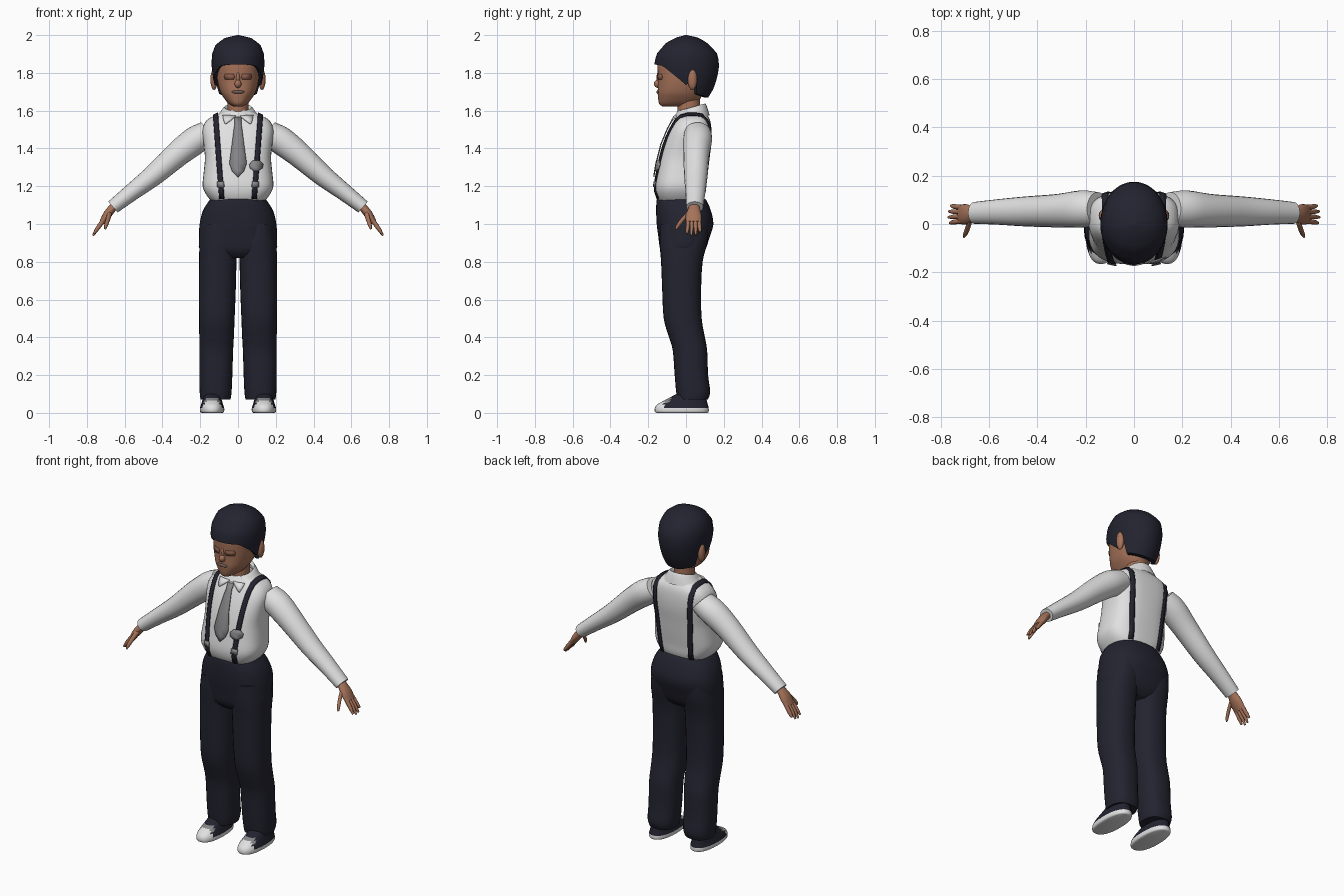
import bpy
import bmesh
import math
from mathutils import Vector
from mathutils.bvhtree import BVHTree

cube = bpy.data.objects.get("Cube")
if cube:
    bpy.data.objects.remove(cube, do_unlink=True)


def material(name, r, g, b):
    m = bpy.data.materials.new(name)
    m.use_nodes = True
    m.diffuse_color = (r, g, b, 1)
    bsdf = m.node_tree.nodes["Principled BSDF"]
    bsdf.inputs["Base Color"].default_value = (r, g, b, 1)
    bsdf.inputs["Roughness"].default_value = 0.8
    return m


navy = material("navy", 0.017, 0.017, 0.03)
white = material("shirt white", 0.75, 0.75, 0.75)
skin = material("skin", 0.38, 0.17, 0.1)
brow = material("dark skin", 0.27, 0.115, 0.075)
grey = material("tie grey", 0.24, 0.24, 0.25)
lip = material("lip", 0.16, 0.11, 0.1)


def make(name, verts, faces, mats, angle=50):
    mesh = bpy.data.meshes.new(name)
    mesh.from_pydata([tuple(v) for v in verts], [], faces)
    bm = bmesh.new()
    bm.from_mesh(mesh)
    bmesh.ops.recalc_face_normals(bm, faces=bm.faces)
    bm.to_mesh(mesh)
    bm.free()
    ob = bpy.data.objects.new(name, mesh)
    bpy.context.collection.objects.link(ob)
    for m in mats:
        mesh.materials.append(m)
    bpy.ops.object.select_all(action="DESELECT")
    ob.select_set(True)
    bpy.context.view_layer.objects.active = ob
    bpy.ops.object.shade_smooth_by_angle(angle=math.radians(angle))
    return ob


def smooth(rows, k=3):
    """Catmull-Rom curve through rows of numbers."""
    out = []
    for i in range(len(rows) - 1):
        a, b, c, d = (rows[max(0, min(len(rows) - 1, i + j))] for j in (-1, 0, 1, 2))
        for s in range(k):
            t = s / k
            out.append([q + t / 2 * (r - p + t * (2*p - 5*q + 4*r - w + t * (3*(q - r) + w - p)))
                        for p, q, r, w in zip(a, b, c, d)])
    return out + [list(rows[-1])]


def loft(name, rings, mats, e=1.0, n=28, cap=True, k=3):
    """Skin over rings given as centre, first half axis, second half axis."""
    power = lambda c: math.copysign(abs(c) ** e, c)
    rows = smooth([[*c, *u, *v] for c, u, v in rings], k)
    verts = []
    for r in rows:
        c, u, v = Vector(r[:3]), Vector(r[3:6]), Vector(r[6:])
        for i in range(n):
            a = math.tau * i / n
            verts.append(c + u * power(math.cos(a)) + v * power(math.sin(a)))
    faces = [(j*n + i, j*n + (i+1) % n, (j+1)*n + (i+1) % n, (j+1)*n + i)
             for j in range(len(rows) - 1) for i in range(n)]
    if cap:
        faces += [tuple(range(n)), tuple(range(len(verts) - n, len(verts)))]
    return make(name, verts, faces, mats)


def level(z, y0, y1, w, x=0.0):
    """Horizontal ring from its front, back and half width."""
    return (x, (y0 + y1) / 2, z), (w, 0, 0), (0, (y1 - y0) / 2, 0)


def ball(name, loc, size, mat):
    rings = []
    for i in range(9):
        t = math.pi * (i / 8 - 0.5)
        c = max(math.cos(t), 0.02)
        rings.append(((loc[0], loc[1], loc[2] + size[2] * math.sin(t)),
                      (size[0] * c, 0, 0), (0, size[1] * c, 0)))
    return loft(name, rings, [mat], n=16, k=1)


def strip(name, target, rays, mat, lift=0.004):
    """Thin plate laid on a target; rays are (origin, direction, half width)."""
    tree = BVHTree.FromPolygons([v.co for v in target.data.vertices],
                                [tuple(p.vertices) for p in target.data.polygons])
    verts = []
    for o, d, w in rays:
        for s in (-1, 0, 1):
            hit, normal, _, _ = tree.ray_cast(Vector(o) + Vector((s * w, 0, 0)), Vector(d))
            verts.append(hit - Vector(d) * lift + normal * lift * 0.5)
    faces = [(j*3 + i, j*3 + i + 1, j*3 + i + 4, j*3 + i + 3)
             for j in range(len(rays) - 1) for i in (0, 1)]
    ob = make(name, verts, faces, [mat])
    mod = ob.modifiers.new("thickness", "SOLIDIFY")
    mod.thickness, mod.offset = 0.006, 0
    return ob


def front(x, z, w):
    return (x, -1, z), (0, 1, 0), w


def table(points, x):
    for (a, p), (b, q) in zip(points, points[1:]):
        if x <= b:
            return p + (q - p) * max(0, x - a) / (b - a)
    return points[-1][1]


# Shirt body and collar
torso = loft("shirt_body", [level(*r) for r in (
    (1.11, -.14, .085, .13), (1.15, -.16, .1, .165), (1.2, -.167, .105, .187),
    (1.27, -.157, .115, .182), (1.35, -.143, .125, .175), (1.43, -.12, .135, .183),
    (1.5, -.09, .135, .188), (1.55, -.063, .127, .165), (1.58, -.045, .11, .11),
    (1.6, -.04, .09, .07))], [white], e=0.72, n=40)
loft("collar", [((0, .03, 1.57), (.115, 0, 0), (0, .095, .004)),
                ((0, .03, 1.595), (.092, 0, 0), (0, .085, .015)),
                ((0, .03, 1.618), (.072, 0, 0), (0, .072, .02)),
                ((0, .03, 1.6), (.06, 0, 0), (0, .06, .02))], [white], cap=False)

# Tie and chest ornament
strip("tie", torso, [front(0, z, w) for z, w in (
    (1.56, .02), (1.53, .017), (1.5, .022), (1.42, .032), (1.32, .046),
    (1.28, .032), (1.25, .004))], grey, 0.007)
strip("chest_ornament", torso, [front(.095, z, w) for z, w in (
    (1.335, .018), (1.315, .036), (1.295, .032), (1.28, .012))], grey, 0.009)

# Trousers
loft("trouser_hips", [level(*r) for r in (
    (1.135, -.15, .095, .142), (1.125, -.156, .108, .152), (1.07, -.158, .132, .186),
    (1.0, -.155, .145, .203), (.93, -.146, .125, .206), (.86, -.135, .1, .2),
    (.82, -.1, .06, .12))], [navy], e=0.85, n=40)

HAND_U, HAND_V = Vector((.8, 0, .6)), Vector((0, 1, 0))
ARM_U = Vector((.66, 0, .75))

for s, side in ((1, "left"), (-1, "right")):
    def flip(v):
        return s * v[0], v[1], v[2]

    def limb(name, rows, u, mat, e=1.0, n=20):
        rings = [(flip((x, y, z)), flip(u * a), (0, b, 0)) for x, y, z, a, b in rows]
        return loft(side + name, rings, [mat], e=e, n=n)

    # Trouser leg
    loft(side + "_trouser_leg", [level(z, a, b, (o - i) / 2, s * (o + i) / 2)
         for z, a, b, i, o in (
             (1.0, -.14, .12, .02, .19), (.9, -.14, .112, .004, .203),
             (.8, -.132, .088, .008, .206), (.65, -.126, .08, .012, .207),
             (.5, -.118, .083, .018, .206), (.4, -.09, .1, .022, .205),
             (.33, -.07, .112, .026, .205), (.2, -.06, .117, .03, .204),
             (.11, -.052, .128, .034, .203), (.07, -.045, .115, .04, .198))],
         [navy], e=0.85)

    # Sleeve
    limb("_sleeve", ((.15, .062, 1.487, .068, .07), (.22, .062, 1.447, .075, .077),
                     (.32, .055, 1.37, .068, .069), (.45, .052, 1.255, .056, .062),
                     (.56, .05, 1.17, .046, .053), (.662, .046, 1.09, .038, .045)),
         ARM_U, white)

    # Hand with four fingers and a thumb
    limb("_palm", ((.645, .045, 1.105, .02, .026), (.67, .042, 1.078, .022, .032),
                   (.695, .04, 1.045, .022, .042), (.72, .04, 1.008, .015, .04)),
         HAND_U, skin)
    for i in range(4):
        y0, y1 = .012 + .019 * i, .004 + .024 * i
        drop = (.01, 0, .004, .02)[i]
        limb("_finger_%d" % (i + 1), (
            (.712, y0, 1.02, .012, .011), (.745, (y0 + y1) / 2, .975, .011, .01),
            (.768 - drop / 2, y1, .938 + drop, .005, .005)), HAND_U, skin, n=10)
    limb("_thumb", ((.678, .02, 1.062, .014, .016), (.69, -.02, 1.02, .012, .014),
                    (.7, -.043, .99, .01, .011), (.705, -.052, .972, .005, .006)),
         HAND_U, skin, n=10)

    # Shoe with pale sole and toe
    shoe = loft(side + "_shoe", [level(*r, s * .137) for r in (
        (0, -.155, .112, .055), (.006, -.165, .12, .063), (.026, -.165, .12, .064),
        (.045, -.152, .115, .058), (.066, -.115, .11, .052), (.1, -.05, .1, .042))],
        [navy, white, grey], e=0.85)
    for p in shoe.data.polygons:
        c = p.center
        if c.z < .024 or c.y < -.115:
            p.material_index = 1
        elif c.y < -.085 and c.z > .05:
            p.material_index = 2

    # Braces running over the shoulder, with a clip
    lean = lambda z: s * (.085 + .075 * (z - 1.13))
    heights = [1.135 + .04 * i for i in range(11)]
    rays = [front(lean(z), z, .013) for z in heights]
    rays += [((s * .118, y, 2), (0, 0, -1), .013) for y in (-.03, .01, .05, .085)]
    rays += [((s * (.095 + .06 * (z - 1.13)), 1, z), (0, -1, 0), .013)
             for z in reversed(heights)]
    strip(side + "_brace", torso, rays, navy)
    strip(side + "_brace_clip", torso,
          [front(lean(z), z, .018) for z in (1.225, 1.195)], grey, 0.006)

    # Collar point, ear and eye patch
    strip(side + "_collar_point", torso, [front(s * x, z, w) for x, z, w in (
        (.045, 1.572, .035), (.055, 1.55, .022), (.066, 1.528, .003))], white, 0.008)
    ball(side + "_ear", (s * .127, .034, 1.765), (.019, .025, .056), skin)

# Head, neck and face
loft("neck", [level(*r) for r in (
    (1.55, -.045, .085, .065), (1.6, -.045, .075, .056), (1.68, -.05, .075, .056))], [skin])
head = loft("head", [level(*r) for r in (
    (1.622, -.125, .03, .025), (1.637, -.142, .055, .05), (1.67, -.148, .08, .077),
    (1.7, -.15, .09, .094), (1.75, -.148, .11, .108), (1.8, -.15, .13, .114),
    (1.86, -.15, .15, .116), (1.92, -.125, .13, .095), (1.96, -.07, .08, .05))],
    [skin], e=0.88, n=36)
ball("nose", (0, -.147, 1.742), (.018, .023, .022), skin)
ball("nose_bridge", (0, -.143, 1.77), (.011, .014, .04), skin)
ball("lips", (0, -.147, 1.699), (.034, .01, .009), lip)
for s, side in ((1, "left"), (-1, "right")):
    strip(side + "_eye_patch", head, [front(s * .045, z, w) for z, w in (
        (1.795, .022), (1.78, .027), (1.765, .022))], brow, 0.001)

# Hair cap with a hem that dips at the temples and notches round the ears
HEM = ((-1, 1.845), (-.75, 1.838), (0, 1.735), (.08, 1.72), (.16, 1.8),
       (.3, 1.8), (.4, 1.69), (1, 1.67))
WIDTH = ((1.67, .105), (1.72, .12), (1.78, .133), (1.84, .14), (1.9, .138),
         (1.95, .118), (1.985, .07), (2, .004))
FRONT = ((1.67, .1), (1.72, .14), (1.78, .16), (1.85, .168), (1.9, .156),
         (1.96, .105), (1.988, .05), (2, .004))
BACK = ((1.67, .118), (1.72, .148), (1.78, .167), (1.85, .177), (1.91, .162),
        (1.965, .105), (1.988, .06), (2, .004))
N, M = 56, 12
verts = []
for j in range(-1, M + 1):
    for i in range(N):
        a = math.tau * i / N
        c = math.sin(a)
        hem = table(HEM, c)
        z = hem + (2 - hem) * math.sin(max(j, 0) / M * math.pi / 2)
        shrink = 0.8 if j < 0 else 1
        depth = table(BACK if c > 0 else FRONT, z)
        verts.append((shrink * table(WIDTH, z) * math.cos(a), shrink * depth * c, z))
faces = [(j*N + i, j*N + (i+1) % N, (j+1)*N + (i+1) % N, (j+1)*N + i)
         for j in range(M + 1) for i in range(N)]
faces.append(tuple(range((M + 1) * N, (M + 2) * N)))
make("hair", verts, faces, [navy])
